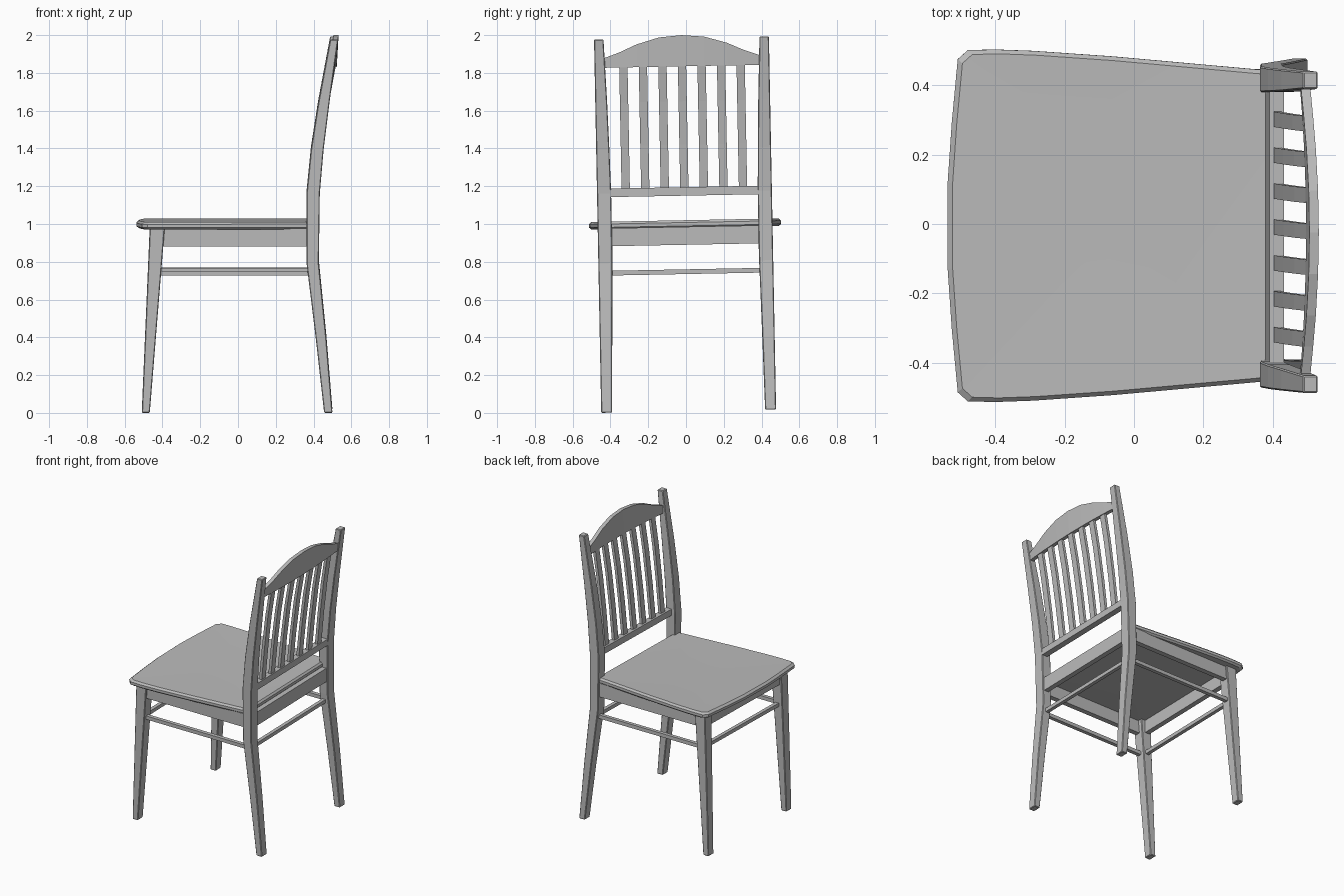
import bpy, bmesh, math
from mathutils import Matrix

cube = bpy.data.objects.get("Cube")
if cube:
    bpy.data.objects.remove(cube, do_unlink=True)

grey = bpy.data.materials.new("plain_grey")
grey.use_nodes = True
GREY = (0.5, 0.5, 0.5, 1)
grey.diffuse_color = GREY
grey.node_tree.nodes["Principled BSDF"].inputs["Base Color"].default_value = GREY

# The whole chair leans very slightly sideways
LEAN = (Matrix.Translation((0, -0.005, 1)) @ Matrix.Rotation(math.radians(1.1), 4, 'X')
        @ Matrix.Translation((0, 0, -1)))


def finish(name, bm, bevel=0.0):
    bmesh.ops.recalc_face_normals(bm, faces=bm.faces)
    bm.transform(LEAN)
    mesh = bpy.data.meshes.new(name)
    bm.to_mesh(mesh)
    bm.free()
    mesh.materials.append(grey)
    ob = bpy.data.objects.new(name, mesh)
    bpy.context.collection.objects.link(ob)
    if bevel:
        mod = ob.modifiers.new("soft_edges", 'BEVEL')
        mod.width = bevel
        mod.segments = 1
    return ob


def loft(name, rings, bevel=0.0):
    """Skin a list of closed rings and cap both ends."""
    bm = bmesh.new()
    rows = [[bm.verts.new(p) for p in ring] for ring in rings]
    n = len(rows[0])
    for a, b in zip(rows, rows[1:]):
        for i in range(n):
            j = (i + 1) % n
            bm.faces.new((a[i], a[j], b[j], b[i]))
    bm.faces.new(rows[0][::-1])
    bm.faces.new(rows[-1])
    return finish(name, bm, bevel)


def rect(x0, x1, y0, y1, z):
    return [(x0, y0, z), (x1, y0, z), (x1, y1, z), (x0, y1, z)]


def box(name, x0, x1, y0, y1, z0, z1):
    return loft(name, [rect(x0, x1, y0, y1, z0), rect(x0, x1, y0, y1, z1)])


# Leg profiles: height, front x, back x, inner y
POST = [(0.009, 0.456, 0.500, 0.405), (0.40, 0.412, 0.468, 0.398),
        (0.80, 0.363, 0.428, 0.388), (1.17, 0.363, 0.433, 0.388),
        (1.40, 0.386, 0.453, 0.393), (1.65, 0.425, 0.484, 0.400),
        (1.985, 0.488, 0.530, 0.413)]
FRONT_LEG = [(0.009, -0.509, -0.467, 0.405), (0.985, -0.467, -0.388, 0.385)]

for side, s in (("right", -1), ("left", 1)):
    for name, prof in (("back_post", POST), ("front_leg", FRONT_LEG)):
        loft(f"{name}_{side}", [rect(a, b, s * inner, s * 0.463, z) for z, a, b, inner in prof], 0.004)
    # Side apron and stretcher
    ya, yb = sorted((s * 0.415, s * 0.45))
    box(f"side_apron_{side}", -0.41, 0.38, ya, yb, 0.89, 0.985)
    ya, yb = sorted((s * 0.417, s * 0.443))
    box(f"side_stretcher_{side}", -0.42, 0.38, ya, yb, 0.735, 0.76)

# Cross aprons, cross stretchers and lower back rail
box("front_apron", -0.455, -0.42, -0.40, 0.40, 0.89, 0.985)
box("back_apron", 0.385, 0.42, -0.40, 0.40, 0.89, 0.985)
box("front_stretcher", -0.45, -0.425, -0.40, 0.40, 0.735, 0.76)
box("back_stretcher", 0.385, 0.41, -0.40, 0.40, 0.735, 0.76)
box("lower_back_rail", 0.390, 0.432, -0.40, 0.40, 1.15, 1.195)

# Seat: bevelled outline with a shallow dish
half = [(0.39, 0.39), (0.372, 0.449), (-0.06, 0.488), (-0.29, 0.504), (-0.40, 0.508),
        (-0.479, 0.506), (-0.508, 0.48), (-0.525, 0.30), (-0.537, 0.125)]
outline = half + [(x, -y) for x, y in reversed(half)]


def seat_ring(inset, z):
    return [(x * (1 - inset / 0.45), y * (1 - inset / 0.5), z) for x, y in outline]


seat = loft("seat", [seat_ring(0.012, 0.98), seat_ring(0, 0.99),
                     seat_ring(0, 1.008), seat_ring(0.012, 1.02)])
bm = bmesh.new()
bm.from_mesh(seat.data)
caps = [f for f in bm.faces if len(f.verts) > 4]
hub = bmesh.ops.poke(bm, faces=caps)
for v in hub["verts"]:
    v.co.z -= 0.008
for f in hub["faces"]:
    f.smooth = True
bm.edges.ensure_lookup_table()
for e in bm.edges:
    if len(e.link_faces) == 2 and e.link_faces[0].smooth != e.link_faces[1].smooth:
        e.smooth = False
bm.to_mesh(seat.data)
bm.free()


# Crest rail: arched on top and bowed backwards
def bow(y):
    return 0.018 * (1 - (y / 0.42) ** 2)


crest_half = [(0.415, 1.885), (0.33, 1.915), (0.24, 1.955), (0.12, 1.99), (0, 2.0)]
crest = [(-y, z) for y, z in crest_half] + [(y, z) for y, z in reversed(crest_half[:-1])]
rings = []
for y, top in crest:
    x = 0.478 + bow(y)
    lean = 0.06 * (top - 1.84)
    rings.append([(x, y, 1.835), (x + 0.027, y, 1.835),
                  (x + 0.027 + lean, y, top), (x + lean, y, top)])
loft("crest_rail", rings)

# Seven back slats, following the bow of the crest
for i in range(7):
    y = (i - 3) * 0.1035
    slat = []
    for z, t in ((1.19, 0), (1.42, 0.28), (1.65, 0.62), (1.85, 1)):
        x = 0.403 + t * (0.079 + bow(y))
        slat.append(rect(x, x + 0.02, y - 0.022, y + 0.022, z))
    loft(f"back_slat_{i + 1}", slat)
